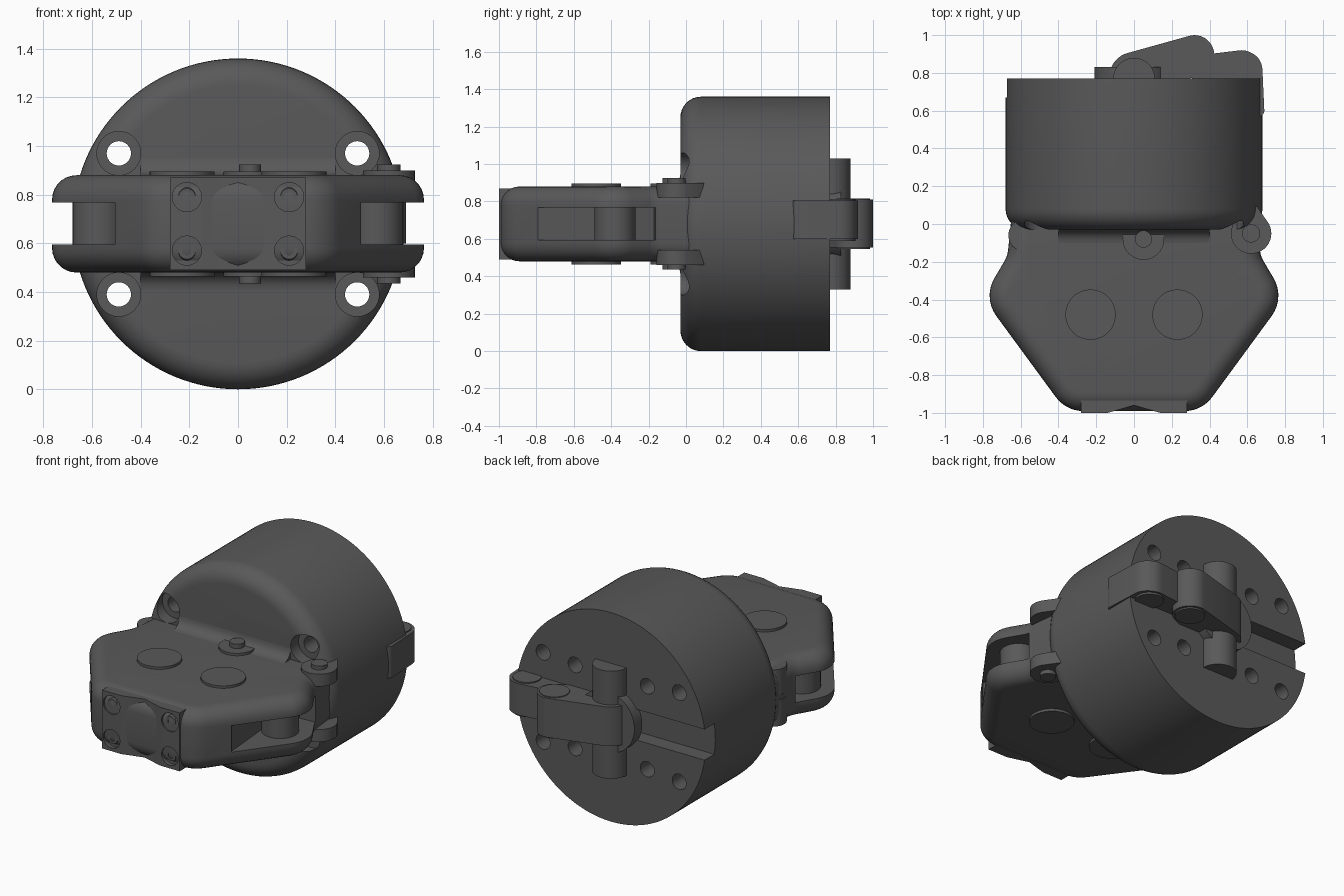
import bpy, bmesh
from math import radians, pi, cos, sin, tan
from mathutils import Vector, Matrix

if "Cube" in bpy.data.objects:
    bpy.data.objects.remove(bpy.data.objects["Cube"], do_unlink=True)

MID = 0.68  # height of the plane of symmetry and of the drum axis

steel = bpy.data.materials.new("dark grey")
steel.use_nodes = True
grey = (0.1, 0.1, 0.1, 1)
steel.diffuse_color = grey
steel.node_tree.nodes["Principled BSDF"].inputs["Base Color"].default_value = grey


def finish(name, bm):
    bmesh.ops.recalc_face_normals(bm, faces=bm.faces)
    mesh = bpy.data.meshes.new(name)
    bm.to_mesh(mesh)
    bm.free()
    mesh.materials.append(steel)
    mesh.shade_smooth()
    mesh.set_sharp_from_angle(angle=radians(32))
    obj = bpy.data.objects.new(name, mesh)
    bpy.context.collection.objects.link(obj)
    return obj


def cylinder(name, centre, r, length, axis="z", sides=40, r2=None, bevel=0):
    """Cylinder; r2 and bevel belong to the end at +z or -y."""
    bm = bmesh.new()
    bmesh.ops.create_cone(bm, cap_ends=True, segments=sides, radius1=r,
                          radius2=r if r2 is None else r2, depth=length)
    if bevel:
        rim = [e for e in bm.edges if all(v.co.z > 0 for v in e.verts)]
        bmesh.ops.bevel(bm, geom=rim, offset=bevel, segments=8, profile=0.5,
                        affect="EDGES")
    if axis == "y":
        bm.transform(Matrix.Rotation(pi / 2, 4, "X"))
    bm.transform(Matrix.Translation(centre))
    return finish(name, bm)


def prism(name, pts, z0, z1, bevel=0):
    bm = bmesh.new()
    base = bm.faces.new([bm.verts.new((x, y, z0)) for x, y in pts])
    top = bmesh.ops.extrude_face_region(bm, geom=[base], use_keep_orig=True)["geom"]
    moved = [g for g in top if isinstance(g, bmesh.types.BMVert)]
    bmesh.ops.translate(bm, verts=moved, vec=(0, 0, z1 - z0))
    if bevel:
        rims = [e for e in bm.edges if abs(e.verts[0].co.z - e.verts[1].co.z) < 1e-5]
        bmesh.ops.bevel(bm, geom=rims, offset=bevel, segments=7, profile=0.5,
                        affect="EDGES", clamp_overlap=False)
    return finish(name, bm)


def hull(name, circles, z0, z1, sides=36):
    """Link plate wrapped round a list of (x, y, radius) circles."""
    bm = bmesh.new()
    for x, y, r in circles:
        for i in range(sides):
            a = 2 * pi * i / sides
            for z in (z0, z1):
                bm.verts.new((x + r * cos(a), y + r * sin(a), z))
    out = bmesh.ops.convex_hull(bm, input=bm.verts)
    loose = {v for v in out["geom_interior"] if isinstance(v, bmesh.types.BMVert)}
    bmesh.ops.delete(bm, geom=list(loose), context="VERTS")
    bmesh.ops.dissolve_limit(bm, angle_limit=0.01, verts=bm.verts, edges=bm.edges)
    return finish(name, bm)


def fillet_corner(prev, pt, nxt, r, steps=7):
    p, a, b = Vector(pt), Vector(prev), Vector(nxt)
    u, v = (a - p).normalized(), (b - p).normalized()
    half = u.angle(v) / 2
    d = r / tan(half)
    centre = p + (u + v).normalized() * (r / sin(half))
    s, e = p + u * d - centre, p + v * d - centre
    arc = []
    for i in range(steps + 1):
        t = i / steps
        arc.append(tuple(centre + s.lerp(e, t).normalized() * r))
    return arc


def cut(obj, cutters):
    for c in cutters:
        m = obj.modifiers.new("cut", "BOOLEAN")
        m.object, m.operation, m.solver = c, "DIFFERENCE", "EXACT"
    bpy.context.view_layer.update()
    dg = bpy.context.evaluated_depsgraph_get()
    mesh = bpy.data.meshes.new_from_object(obj.evaluated_get(dg))
    obj.modifiers.clear()
    obj.data = mesh
    mesh.shade_smooth()
    mesh.set_sharp_from_angle(angle=radians(32))
    for c in cutters:
        bpy.data.objects.remove(c, do_unlink=True)


def box_points(x0, x1, y0, y1):
    return [(x0, y0), (x1, y0), (x1, y1), (x0, y1)]


def both(z0, z1):
    """Height range above the middle plane and its mirrored range."""
    return ((1, MID + z0, MID + z1), (-1, MID - z1, MID - z0))


# Drum with rounded front, mounting holes and rear groove
drum = cylinder("drum", (0, 0.37, MID), 0.68, 0.8, "y", 128, bevel=0.11)
tools = [prism("groove", box_points(-0.8, 0, 0.67, 0.9), MID - 0.1, MID + 0.1)]
for sx in (-1, 1):
    for sz in (-1, 1):
        x, z = sx * 0.49, MID + sz * 0.29
        tools += [cylinder("bolt_hole", (x, 0.4, z), 0.05, 1.2, "y", 32),
                  cylinder("counterbore", (x, -0.05, z), 0.09, 0.2, "y", 40),
                  cylinder("blind_hole", (sx * 0.26, 0.75, MID + sz * 0.27), 0.05, 0.24, "y", 32)]
cut(drum, tools)

# Housing outline: rounded half, mirrored
nose, hip, waist, root = (0.36, -0.99), (0.8, -0.39), (0.67, -0.17), (0.64, 0.12)
half = (fillet_corner((0, -0.99), nose, hip, 0.18) + fillet_corner(nose, hip, waist, 0.18)
        + fillet_corner(hip, waist, root, 0.15) + [root])
outline = half + [(-x, y) for x, y in reversed(half)]
housing = prism("housing", outline, MID - 0.2, MID + 0.2, bevel=0.1)

# Side slots and their posts
slot = [(0.5, -0.79), (0.46, -0.3), (0.56, -0.17), (0.95, -0.15), (0.95, -0.79)]
cut(housing, [prism("slot", [(s * x, y) for x, y in slot], MID - 0.085, MID + 0.087)
              for s in (-1, 1)])
for side, s in (("left", 1), ("right", -1)):
    cylinder(side + "_slot_post", (s * 0.57, -0.38, MID), 0.11, 0.2)

# Concave fillets between housing and drum
for s, z0, z1 in both(0.19, 0.27):
    bm = bmesh.new()
    rim = [(0, 0.0), (0, 0.27)]
    rim += [(-0.1 + 0.07 * cos(a), 0.27 - 0.07 * sin(a))
            for a in [pi / 2 * i / 6 for i in range(7)]]
    rim += [(-0.1, 0.0)]
    face = bm.faces.new([bm.verts.new((-0.4, y, MID + s * z)) for y, z in rim])
    ext = bmesh.ops.extrude_face_region(bm, geom=[face], use_keep_orig=True)["geom"]
    bmesh.ops.translate(bm, vec=(0.8, 0, 0),
                        verts=[g for g in ext if isinstance(g, bmesh.types.BMVert)])
    finish("drum_fillet", bm)

# Front plate with a shallow V and four recessed socket screws
face = [(-0.28, -0.92), (-0.28, -1), (-0.14, -1), (0, -0.96),
        (0.14, -1), (0.28, -1), (0.28, -0.92)]
plate = prism("front_plate", face, MID - 0.19, MID + 0.19)
spots = [(sx * 0.21, MID + sz * 0.11) for sx in (-1, 1) for sz in (-1, 1)]
cut(plate, [cylinder("recess", (x, -1, z), 0.06, 0.05, "y", 32) for x, z in spots])
for x, z in spots:
    screw = cylinder("plate_screw", (x, -0.97, z), 0.05, 0.04, "y", 32, r2=0.035)
    cut(screw, [cylinder("socket", (x, -0.99, z), 0.022, 0.04, "y", 6)])

# Round pads, knob and hinge lugs, above and below
for s, z0, z1 in both(0.18, 0.216):
    for x in (-0.23, 0.23):
        cylinder("round_pad", (x, -0.48, (z0 + z1) / 2), 0.133, z1 - z0, sides=48)
    cylinder("knob_base", (0.05, -0.08, (z0 + z1) / 2), 0.11, z1 - z0)
    cylinder("knob", (0.05, -0.08, MID + s * 0.21), 0.045, 0.07, sides=32)
    hull("side_lug", [(0.62, -0.05, 0.107), (0.63, 0.07, 0.03)],
         *sorted((MID + s * 0.14, MID + s * 0.22)))
    cylinder("lug_pin", (0.62, -0.05, MID + s * 0.22), 0.048, 0.05, sides=32)
    screw = cylinder("corner_screw", (-0.58, -0.06, MID + s * 0.1), 0.085, 0.17)
    cut(screw, [cylinder("socket", (-0.58, -0.06, MID + s * 0.185), 0.035, 0.04, sides=6)])

# Rear boss, upright bar and folding latch
cylinder("rear_boss", (-0.01, 0.79, MID), 0.2, 0.08, "y", 48)
cylinder("upright_bar", (0, 0.77, MID), 0.11, 0.7, sides=48)
hull("main_link", [(0, 0.78, 0.13), (0.32, 0.895, 0.105)], MID - 0.125, MID + 0.13)
cylinder("link_pin", (0.32, 0.895, MID), 0.09, 0.27)
hull("second_link", [(0.32, 0.83, 0.06), (0.57, 0.82, 0.1)], MID - 0.08, MID + 0.125)
hull("latch_hook", [(0.58, 0.815, 0.1), (0.66, 0.6, 0.03)], MID - 0.08, MID + 0.125)
cylinder("hook_pin", (0.57, 0.82, MID + 0.02), 0.085, 0.225)
